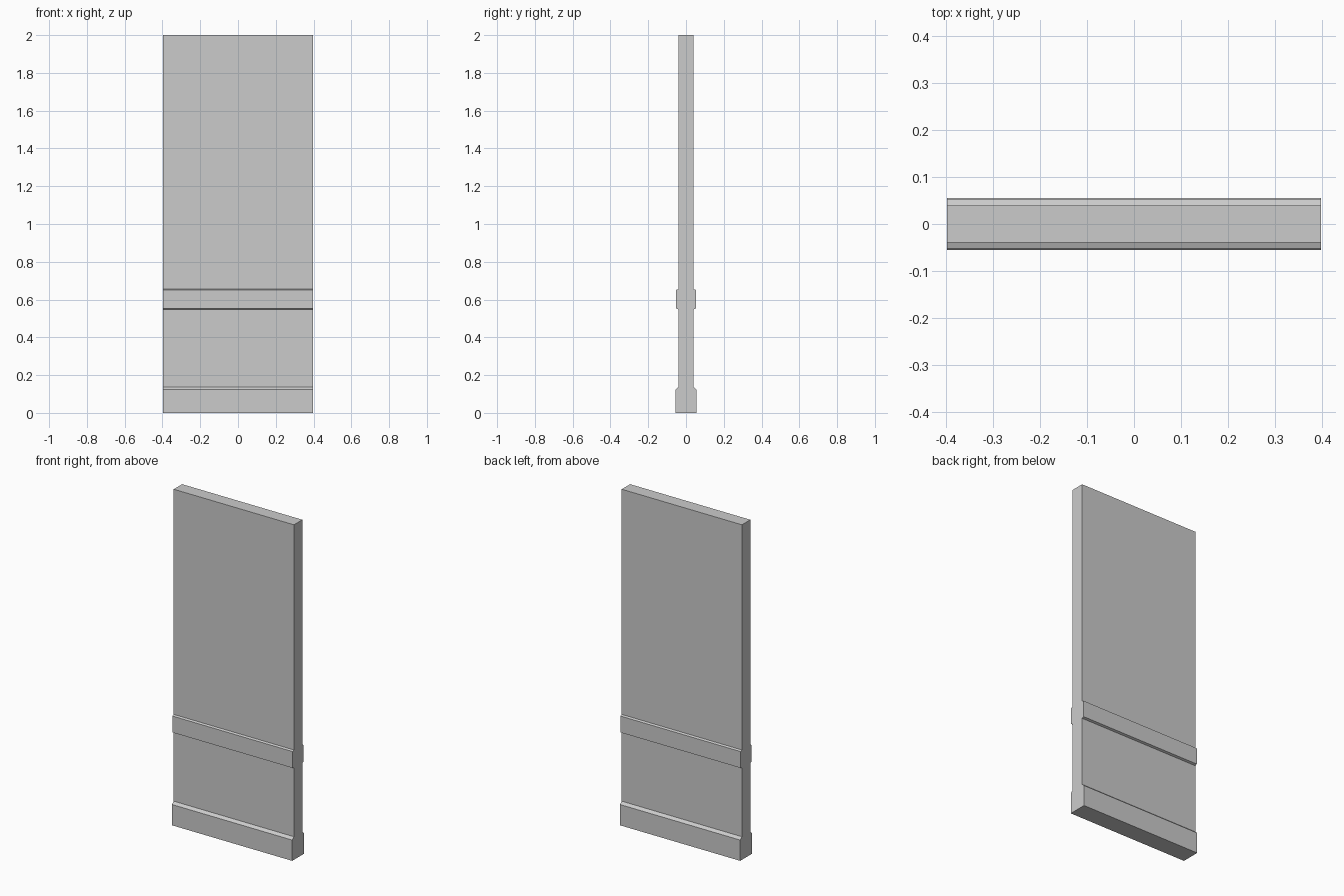
import bpy, bmesh

if "Cube" in bpy.data.objects:
    bpy.data.objects.remove(bpy.data.objects["Cube"])

HALF_W = 0.397

# Half of the wall cross-section (y, z): baseboard, wall, chair rail, wall top
half = [(0.0555, 0), (0.0555, 0.124), (0.0395, 0.138),
        (0.0395, 0.548), (0.052, 0.553), (0.052, 0.651), (0.0395, 0.656),
        (0.0395, 2.0)]
profile = half + [(-y, z) for y, z in reversed(half)]

# Wall panel: mirrored profile extruded along x
bm = bmesh.new()
face = bm.faces.new([bm.verts.new((-HALF_W, y, z)) for y, z in profile])
ext = bmesh.ops.extrude_face_region(bm, geom=[face], use_keep_orig=True)
moved = [v for v in ext["geom"] if isinstance(v, bmesh.types.BMVert)]
bmesh.ops.translate(bm, verts=moved, vec=(2 * HALF_W, 0, 0))
bmesh.ops.recalc_face_normals(bm, faces=bm.faces)

mesh = bpy.data.meshes.new("wall_panel")
bm.to_mesh(mesh)
bm.free()
wall = bpy.data.objects.new("wall_panel_with_trim", mesh)
bpy.context.collection.objects.link(wall)
